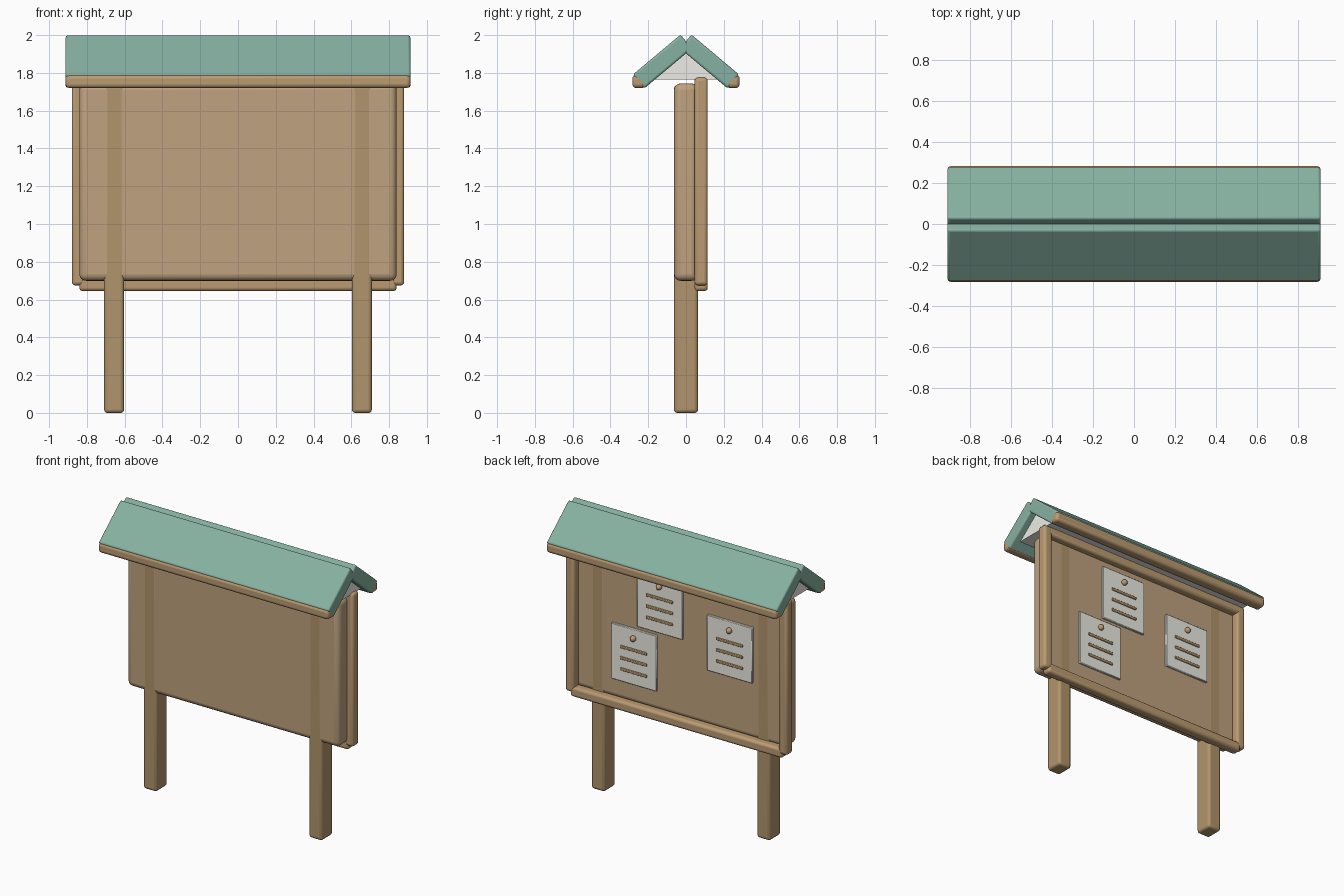
import bpy, math
from mathutils import Matrix

if "Cube" in bpy.data.objects:
    bpy.data.objects.remove(bpy.data.objects["Cube"])


def material(name, rgb):
    m = bpy.data.materials.new(name)
    m.diffuse_color = (*rgb, 1)
    m.use_nodes = True
    m.node_tree.nodes["Principled BSDF"].inputs["Base Color"].default_value = m.diffuse_color
    return m


BOARD = material("board_wood", (0.52, 0.36, 0.21))
POST = material("post_wood", (0.44, 0.30, 0.15))
FRAME = material("frame_wood", (0.50, 0.33, 0.17))
GREEN = material("roof_green", (0.24, 0.44, 0.36))
PAPER = material("paper_white", (0.85, 0.84, 0.78))


def finish(o, name, mat, bevel=0.0, segments=3):
    o.name = name
    o.data.materials.append(mat)
    if bevel:
        b = o.modifiers.new("bevel", 'BEVEL')
        b.width, b.segments = bevel, segments
    bpy.ops.object.shade_smooth_by_angle(angle=math.radians(35))
    return o


def box(name, loc, size, mat, bevel=0.0, rot_x=0.0, segments=3):
    bpy.ops.mesh.primitive_cube_add(size=1, location=loc, rotation=(rot_x, 0, 0))
    o = bpy.context.object
    o.data.transform(Matrix.Diagonal((*size, 1)))
    return finish(o, name, mat, bevel, segments)


# Main panel
box("notice_board", (0, 0, 1.222), (1.68, 0.126, 1.045), BOARD, 0.035, segments=4)

# Posts and upright frame members, left and right
for s, side in ((-1, "left"), (1, "right")):
    box(side + "_post", (s * 0.656, 0, 0.867), (0.106, 0.128, 1.735), POST, 0.018)
    box(side + "_frame_stile", (s * 0.845, 0.08, 1.225), (0.07, 0.07, 1.10), FRAME, 0.018)

# Frame rails, bottom and top
for z, end in ((0.68, "bottom"), (1.745, "top")):
    box(end + "_frame_rail", (0, 0.08, z), (1.68, 0.07, 0.07), FRAME, 0.018)

# Roof slabs and eave beams, front and back
for s, side in ((-1, "front"), (1, "back")):
    box(side + "_roof_slab", (0, s * 0.125, 1.86), (1.826, 0.33, 0.095), GREEN,
        0.012, rot_x=-s * math.radians(40))
    box(side + "_eave_beam", (0, s * 0.248, 1.755), (1.826, 0.072, 0.07), FRAME, 0.02)

# Pale gable prism filling the underside of the roof
L = 0.86
profile = [(-0.19, 1.765), (0.19, 1.765), (0.0, 1.915)]
me = bpy.data.meshes.new("gable_infill")
me.from_pydata([(x, y, z) for x in (-L, L) for y, z in profile], [],
               [(2, 1, 0), (3, 4, 5), (0, 1, 4, 3), (1, 2, 5, 4), (2, 0, 3, 5)])
gable = bpy.data.objects.new("gable_infill", me)
bpy.context.collection.objects.link(gable)
me.materials.append(PAPER)

# Pinned notices on the back face: sheet, three ruled strips and a round pin
for i, (x, z) in enumerate(((0.36, 1.04), (0.155, 1.465), (-0.40, 1.30)), 1):
    box(f"notice_sheet_{i}", (x, 0.068, z), (0.36, 0.02, 0.40), PAPER, 0.004, segments=1)
    for j, dz in enumerate((0.05, -0.03, -0.11), 1):
        box(f"notice_{i}_strip_{j}", (x, 0.08, z + dz), (0.21, 0.012, 0.02), POST, 0.004, segments=2)
    bpy.ops.mesh.primitive_uv_sphere_add(segments=16, ring_count=10, radius=0.021,
                                         location=(x, 0.085, z + 0.135))
    finish(bpy.context.object, f"notice_pin_{i}", FRAME)
